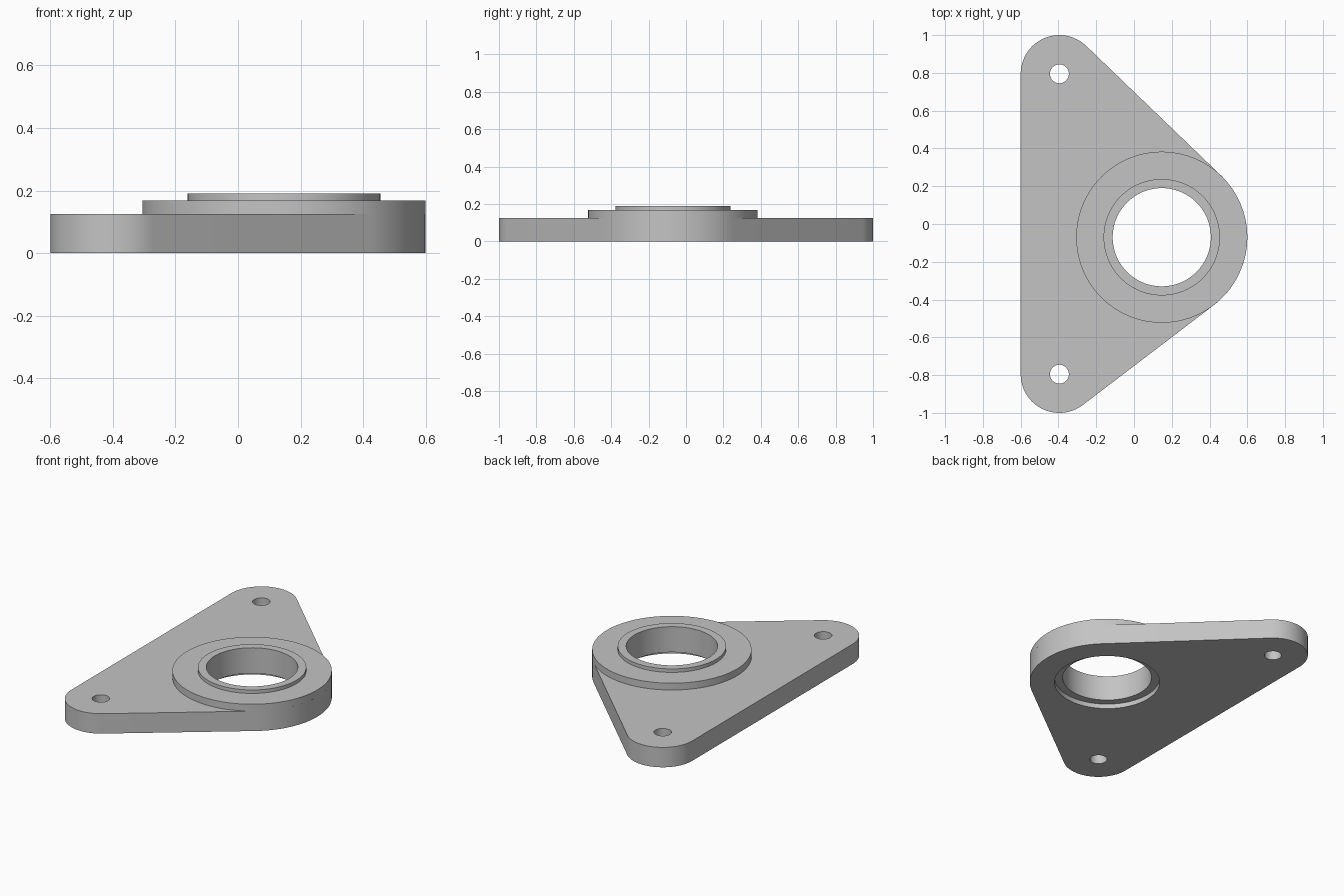
import bpy
import bmesh
from math import sin, cos, pi, atan2, acos, hypot

cube = bpy.data.objects.get("Cube")
if cube:
    bpy.data.objects.remove(cube, do_unlink=True)

# Main dimensions
HUB = (0.147, -0.07)
HUB_R, SPIGOT_R, BORE_R = 0.453, 0.308, 0.26
PLATE_TOP, HUB_TOP, SPIGOT_TOP = 0.125, 0.168, 0.19
RECESS = 0.03
EARS = [(-0.395, -0.795), (-0.395, 0.795)]
EAR_R, BOLT_R = 0.205, 0.05

grey = bpy.data.materials.new("plain_grey")
grey.use_nodes = True
colour = (0.55, 0.55, 0.55, 1)
grey.diffuse_color = colour
grey.node_tree.nodes["Principled BSDF"].inputs["Base Color"].default_value = colour


def arc(centre, r, start, end, steps):
    angles = [start + (end - start) * i / steps for i in range(steps + 1)]
    return [(centre[0] + r * cos(a), centre[1] + r * sin(a)) for a in angles]


def circle(centre, r, steps=96):
    return arc(centre, r, 0, 2 * pi, steps)[:-1]


def tangent_normal(c1, r1, c2, r2):
    """Angle of the outward normal of the outer tangent, going counterclockwise."""
    dx, dy = c2[0] - c1[0], c2[1] - c1[1]
    return atan2(dy, dx) - acos((r1 - r2) / hypot(dx, dy))


def belt_outline(discs):
    """Outline of a belt stretched around discs listed counterclockwise."""
    points = []
    for i, (c, r) in enumerate(discs):
        before, after = discs[i - 1], discs[(i + 1) % len(discs)]
        start = tangent_normal(*before, c, r)
        end = tangent_normal(c, r, *after)
        points += arc(c, r, start, start + (end - start) % (2 * pi), 32)
    return points


def finish(bm, name):
    bmesh.ops.recalc_face_normals(bm, faces=bm.faces)
    mesh = bpy.data.meshes.new(name)
    bm.to_mesh(mesh)
    bm.free()
    mesh.materials.append(grey)
    obj = bpy.data.objects.new(name, mesh)
    bpy.context.collection.objects.link(obj)
    bpy.ops.object.select_all(action='DESELECT')
    obj.select_set(True)
    bpy.context.view_layer.objects.active = obj
    bpy.ops.object.shade_smooth_by_angle(angle=pi / 6)
    return obj


# Triangular base plate with two bolt holes and the hub opening
bm = bmesh.new()
outline = belt_outline([(EARS[0], EAR_R), (HUB, HUB_R), (EARS[1], EAR_R)])
loops = [outline, circle(HUB, SPIGOT_R)] + [circle(e, BOLT_R, 48) for e in EARS]
for loop in loops:
    verts = [bm.verts.new((x, y, 0)) for x, y in loop]
    for a, b in zip(verts, verts[1:] + verts[:1]):
        bm.edges.new((a, b))
bmesh.ops.triangle_fill(bm, use_beauty=True, edges=bm.edges[:], normal=(0, 0, 1))
top = bmesh.ops.extrude_face_region(bm, geom=bm.faces[:], use_keep_orig=True)["geom"]
bmesh.ops.translate(bm, vec=(0, 0, PLATE_TOP),
                    verts=[v for v in top if isinstance(v, bmesh.types.BMVert)])
finish(bm, "base_plate")

# Stepped hub ring, leaving a shallow recess underneath
profile = [(BORE_R, RECESS), (BORE_R, SPIGOT_TOP), (SPIGOT_R, SPIGOT_TOP),
           (SPIGOT_R, HUB_TOP), (HUB_R, HUB_TOP), (HUB_R, PLATE_TOP),
           (SPIGOT_R, PLATE_TOP), (SPIGOT_R, RECESS)]
bm = bmesh.new()
rings = [[bm.verts.new((x, y, z)) for x, y in circle(HUB, r)] for r, z in profile]
for lower, upper in zip(rings, rings[1:] + rings[:1]):
    for i in range(len(lower)):
        bm.faces.new((lower[i - 1], lower[i], upper[i], upper[i - 1]))
finish(bm, "hub_ring")
